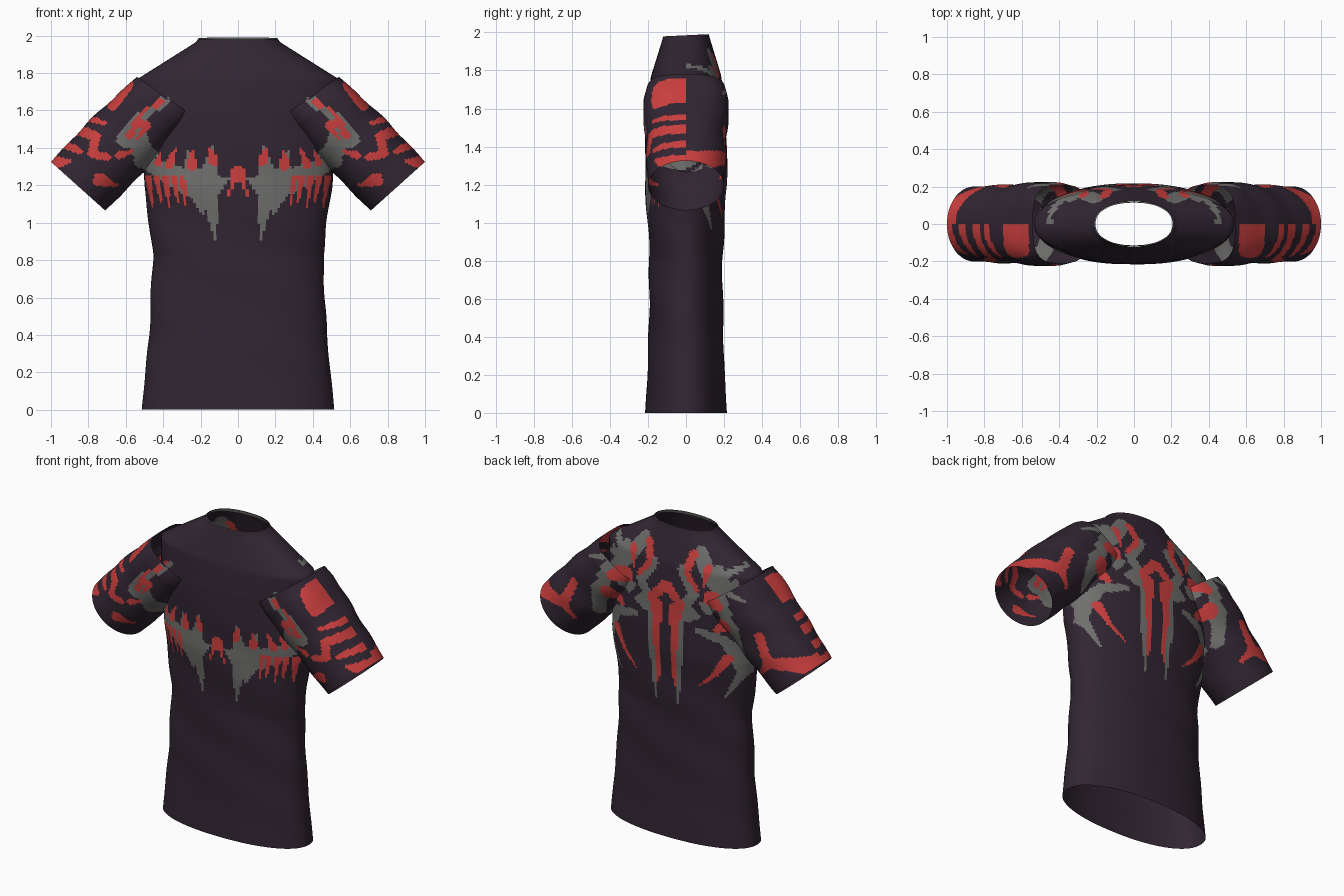
import bpy, bmesh, math
from mathutils import Vector

cube = bpy.data.objects.get("Cube")
if cube:
    bpy.data.objects.remove(cube, do_unlink=True)


def make_material(name, colour):
    material = bpy.data.materials.new(name)
    material.use_nodes = True
    material.diffuse_color = (*colour, 1)
    shader = material.node_tree.nodes["Principled BSDF"]
    shader.inputs["Base Color"].default_value = (*colour, 1)
    shader.inputs["Roughness"].default_value = 0.9
    return material


materials = [
    make_material("dark plum cloth", (0.031, 0.019, 0.032)),
    make_material("grey print", (0.16, 0.16, 0.155)),
    make_material("red print", (0.60, 0.05, 0.048)),
]
DARK, GREY, RED = range(len(materials))

# Printed strokes: colour, start radius, end radius, path points (x, z)
front_print = [
    # chest band with spikes
    (GREY, .085, .03, [(.17, 1.2), (.28, 1.22), (.4, 1.28), (.53, 1.33)]),
    (GREY, .05, .004, [(.15, 1.15), (.12, .91)]),
    (GREY, .055, .01, [(.16, 1.22), (.14, 1.4)]),
    (GREY, .055, .01, [(.23, 1.22), (.27, 1.38)]),
    (GREY, .04, .005, [(.22, 1.15), (.19, 1.05)]),
    (GREY, .04, .005, [(.12, 1.2), (.04, 1.24)]),
    # sleeve flame
    (GREY, .05, .015, [(.6, 1.45), (.52, 1.56), (.38, 1.66)]),
    (GREY, .06, .05, [(.55, 1.47), (.49, 1.33)]),
    (GREY, .04, .01, [(.5, 1.4), (.43, 1.36)]),
    (RED, .022, .008, [(.58, 1.47), (.51, 1.58), (.41, 1.66)]),
    (RED, .022, .005, [(.49, 1.52), (.54, 1.45)]),
    # small flames above the band
    (RED, .025, .006, [(.13, 1.33), (.15, 1.4)]),
    (RED, .03, .005, [(.25, 1.31), (.24, 1.39)]),
    (RED, .025, .005, [(.37, 1.31), (.33, 1.4)]),
    (RED, .02, .005, [(.43, 1.32), (.41, 1.38)]),
    (RED, .022, .005, [(.01, 1.28), (.05, 1.14)]),
    # sleeve patches
    (RED, .05, .03, [(.61, 1.74), (.67, 1.63)]),
    (RED, .03, .02, [(.86, 1.5), (.76, 1.46), (.78, 1.37), (.7, 1.35)]),
    (RED, .02, .01, [(.8, 1.56), (.71, 1.53)]),
    (RED, .025, .015, [(.93, 1.42), (.84, 1.38)]),
    (RED, .045, .01, [(1., 1.32), (.9, 1.33)]),
    (RED, .035, .01, [(.74, 1.23), (.65, 1.2)]),
    (RED, .022, .01, [(.64, 1.36), (.57, 1.38)]),
]
# drips hanging below the band
for drip in range(5):
    x = .3 + drip * .045
    front_print.append((RED, .018, .004, [(x, 1.24), (x - .025, 1.08 + .03 * (drip % 2))]))

back_print = [
    # shoulder wings
    (GREY, .045, .05, [(.2, 1.87), (.3, 1.74), (.42, 1.62), (.48, 1.45)]),
    (GREY, .06, .02, [(.15, 1.5), (.3, 1.56), (.44, 1.74)]),
    (GREY, .03, .04, [(.1, 1.76), (.19, 1.63), (.1, 1.47)]),
    (GREY, .035, .015, [(.3, 1.74), (.45, 1.82)]),
    (GREY, .055, .03, [(.48, 1.5), (.52, 1.32)]),
    (GREY, .03, .01, [(.33, 1.8), (.4, 1.72), (.56, 1.68)]),
    # spine columns
    (GREY, .05, .004, [(.08, 1.42), (.09, 1.15), (.08, .88)]),
    (RED, .035, .012, [(.06, 1.5), (.065, 1.3), (.06, 1.0)]),
    # side claws
    (GREY, .02, .045, [(.22, 1.4), (.38, 1.36), (.46, 1.26)]),
    (GREY, .045, .004, [(.46, 1.26), (.47, 1.14), (.37, .97)]),
    (RED, .03, .004, [(.4, 1.24), (.33, 1.13), (.22, 1.03)]),
    # wing highlights
    (RED, .03, .015, [(.16, 1.86), (.13, 1.75), (.21, 1.66)]),
    (RED, .045, .035, [(.3, 1.62), (.39, 1.61)]),
    (RED, .03, .03, [(.01, 1.64), (.1, 1.54), (.06, 1.4)]),
    (RED, .05, .02, [(.42, 1.48), (.34, 1.42)]),
    (RED, .025, .008, [(.27, 1.8), (.25, 1.68)]),
    (DARK, .025, .02, [(.21, 1.55), (.26, 1.5)]),
    # sleeve streak
    (RED, .03, .045, [(.67, 1.48), (.74, 1.33), (.86, 1.34), (1., 1.33)]),
    (RED, .03, .015, [(.74, 1.33), (.68, 1.24)]),
]


def on_stroke(point, start, end, path):
    """True where the point lies within a tapered polyline."""
    spans = len(path) - 1
    for i in range(spans):
        (ax, az), (bx, bz) = path[i], path[i + 1]
        dx, dz = bx - ax, bz - az
        t = ((point.x - ax) * dx + (point.z - az) * dz) / (dx * dx + dz * dz)
        t = min(max(t, 0), 1)
        radius = start + (end - start) * (i + t) / spans
        if math.hypot(point.x - ax - dx * t, point.z - az - dz * t) < radius:
            return True
    return False


def print_colour(point):
    strokes = front_print if point.y < 0 else back_print
    folded = Vector((abs(point.x), point.y, point.z))
    if folded.z < .84:
        return DARK
    for colour, start, end, path in reversed(strokes):
        if on_stroke(folded, start, end, path):
            return colour
    return DARK


def lookup(table, key):
    """Linear interpolation in rows of (key, values...)."""
    for low, high in zip(table, table[1:]):
        if key <= high[0]:
            t = (key - low[0]) / (high[0] - low[0])
            return [a + (b - a) * t for a, b in zip(low[1:], high[1:])]
    return table[-1][1:]


def oval(angle, power):
    """Point on a unit superellipse."""
    c, s = math.cos(angle), math.sin(angle)
    return (math.copysign(abs(c) ** (2 / power), c),
            math.copysign(abs(s) ** (2 / power), s))


def tube(name, surface, rows, sides, colour_rule, flip=False):
    """Open cloth tube from surface(t, angle), coloured face by face."""
    bm = bmesh.new()
    rings = [[bm.verts.new(surface(r / rows, math.tau * s / sides))
              for s in range(sides)] for r in range(rows + 1)]
    for lower, upper in zip(rings, rings[1:]):
        for s in range(sides):
            n = (s + 1) % sides
            quad = [lower[s], lower[n], upper[n], upper[s]]
            face = bm.faces.new(quad[::-1] if flip else quad)
            face.material_index = colour_rule(face.calc_center_median())
    mesh = bpy.data.meshes.new(name)
    bm.to_mesh(mesh)
    bm.free()
    for material in materials:
        mesh.materials.append(material)
    obj = bpy.data.objects.new(name, mesh)
    bpy.context.collection.objects.link(obj)
    bpy.ops.object.select_all(action='DESELECT')
    obj.select_set(True)
    bpy.context.view_layer.objects.active = obj
    bpy.ops.object.shade_smooth_by_angle(angle=math.radians(35))
    return obj


# Torso: height, half width, half depth
torso_rows = [(0, .515, .215), (.2, .495, .203), (.4, .475, .197), (.6, .465, .193),
              (.82, .455, .192), (1., .475, .202), (1.2, .503, .215), (1.4, .51, .215),
              (1.6, .53, .207), (1.77, .535, .185), (1.965, .225, .125), (1.985, .212, .12)]


def torso_surface(t, angle, inset=0.0, bottom=0.0):
    z = bottom + (1.985 - bottom) * t
    width, depth = lookup(torso_rows, z)
    c, s = oval(angle, 2.2)
    fold = .004 * math.sin(z * 17 + 3 * angle) * math.sin(math.pi * min(z / 1.7, 1))
    y = (depth - inset + fold) * s
    return Vector(((width - inset + fold) * c, y, z + .05 * y * (z / 2) ** 8))


tube("shirt_body", torso_surface, 160, 200, print_colour)

# Grey lining just inside the neck opening
tube("collar_lining", lambda t, a: torso_surface(t, a, .006, 1.965), 2, 96,
     lambda point: GREY, flip=True)

# Sleeves: upper and lower seam lines run from shoulder to cuff
shoulder_top, shoulder_low = Vector((.54, 0, 1.78)), Vector((.24, 0, 1.57))
cuff_top, cuff_low = Vector((1., 0, 1.325)), Vector((.71, 0, 1.065))
sleeve_rows = [(0, .208, 3.2), (.12, .226, 3.), (.5, .212, 2.4), (1, .2, 2.)]


def sleeve_surface(side):
    def surface(t, angle):
        top = shoulder_top.lerp(cuff_top, t)
        low = shoulder_low.lerp(cuff_low, t)
        depth, power = lookup(sleeve_rows, t)
        c, s = oval(angle, power)
        ripple = 1 + .02 * math.sin(t * 16 + 2 * angle) * math.sin(math.pi * t)
        bulge = 1 + .06 * math.sin(math.pi * t)
        point = (top + low) / 2 + (top - low) / 2 * c * ripple * bulge
        point.y = depth * s * ripple
        point.x *= side
        return point
    return surface


for name, side in (("left_sleeve", 1), ("right_sleeve", -1)):
    tube(name, sleeve_surface(side), 62, 110, print_colour, flip=side > 0)
